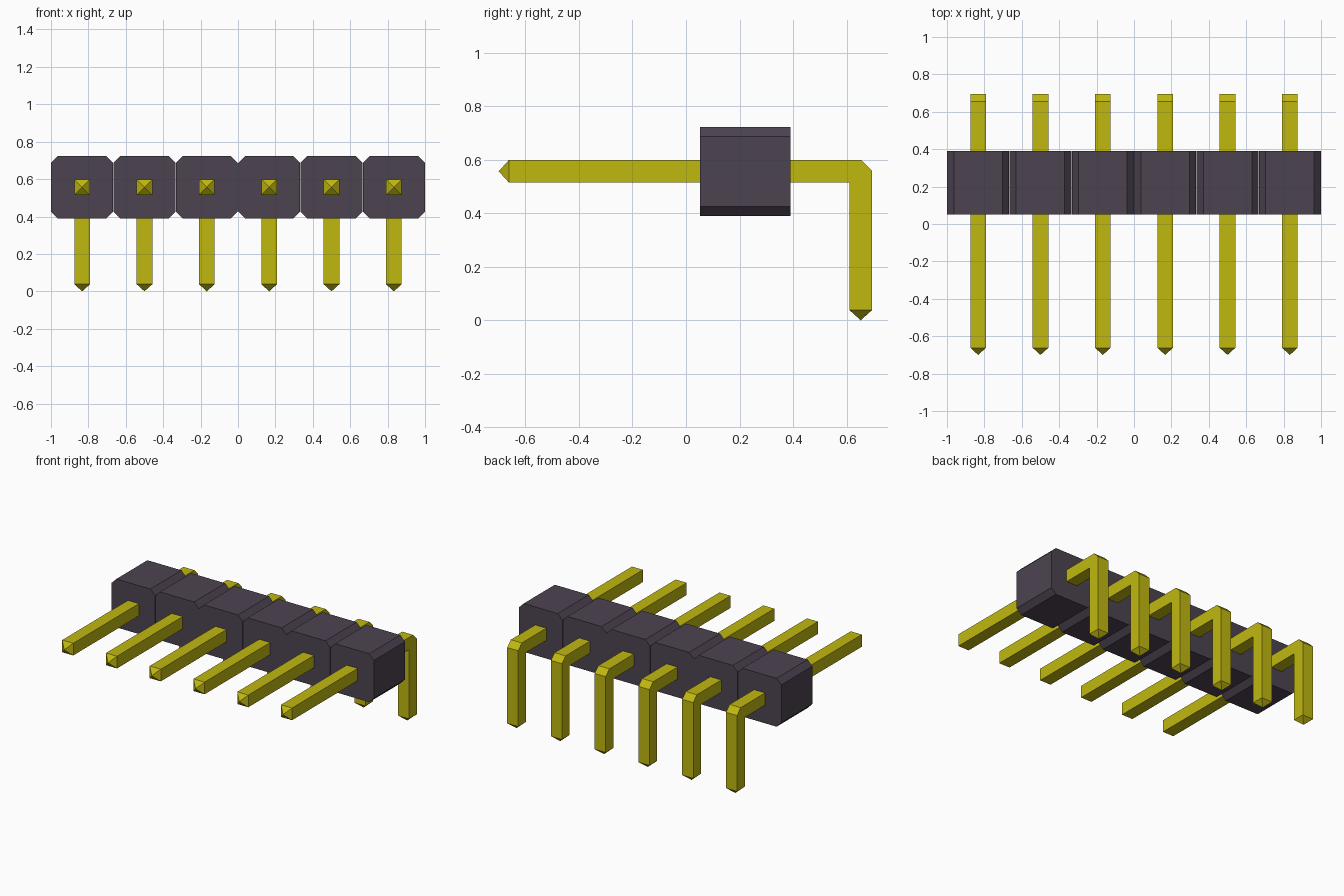
import bpy
import bmesh

cube = bpy.data.objects.get("Cube")
if cube:
    bpy.data.objects.remove(cube, do_unlink=True)

PINS = 6
PITCH = 2 / PINS
PIN_W = 0.084
TIP = 0.038
CHAMFER = 0.036


def make_material(name, rgb):
    mat = bpy.data.materials.new(name)
    mat.use_nodes = True
    mat.diffuse_color = (*rgb, 1)
    mat.node_tree.nodes["Principled BSDF"].inputs["Base Color"].default_value = (*rgb, 1)
    return mat


def prism(bm, points, offset):
    """Extrude a closed outline by an offset vector; return its side faces in outline order."""
    a = [bm.verts.new(p) for p in points]
    b = [bm.verts.new([c + d for c, d in zip(p, offset)]) for p in points]
    bm.faces.new(a)
    bm.faces.new(b[::-1])
    n = len(a)
    return [bm.faces.new((a[i], b[i], b[(i + 1) % n], a[(i + 1) % n])) for i in range(n)]


def finish(bm, name, mat):
    bmesh.ops.recalc_face_normals(bm, faces=bm.faces[:])
    mesh = bpy.data.meshes.new(name)
    bm.to_mesh(mesh)
    bm.free()
    mesh.materials.append(mat)
    obj = bpy.data.objects.new(name, mesh)
    bpy.context.collection.objects.link(obj)
    return obj


def make_housing(name, x, mat):
    # Octagonal outline seen from the front, extruded in depth
    w, z0, z1, c = PITCH / 2 - 0.001, 0.39, 0.723, CHAMFER
    outline = [(-w + c, z0), (w - c, z0), (w, z0 + c), (w, z1 - c),
               (w - c, z1), (-w + c, z1), (-w, z1 - c), (-w, z0 + c)]
    bm = bmesh.new()
    prism(bm, [(x + px, 0.052, pz) for px, pz in outline], (0, 0.338, 0))
    return finish(bm, name, mat)


def make_pin(name, x, mat):
    # Right-angle bar with a chamfered outer bend, seen from the side
    outline = [(-0.70 + TIP, 0.515), (-0.70 + TIP, 0.599), (0.656, 0.599), (0.695, 0.56),
               (0.695, TIP), (0.611, TIP), (0.611, 0.515)]
    bm = bmesh.new()
    sides = prism(bm, [(x - PIN_W / 2, y, z) for y, z in outline], (PIN_W, 0, 0))
    # Pyramid points on both ends
    for face, direction in ((sides[0], (0, -TIP, 0)), (sides[4], (0, 0, -TIP))):
        apex = bmesh.ops.poke(bm, faces=[face])["verts"][0]
        for i in range(3):
            apex.co[i] += direction[i]
    return finish(bm, name, mat)


plastic = make_material("dark plastic", (0.073, 0.056, 0.082))
gold = make_material("gold metal", (0.53, 0.48, 0.005))

for i in range(PINS):
    x = (i - (PINS - 1) / 2) * PITCH
    make_housing(f"housing_block_{i + 1}", x, plastic)
    make_pin(f"pin_{i + 1}", x, gold)
